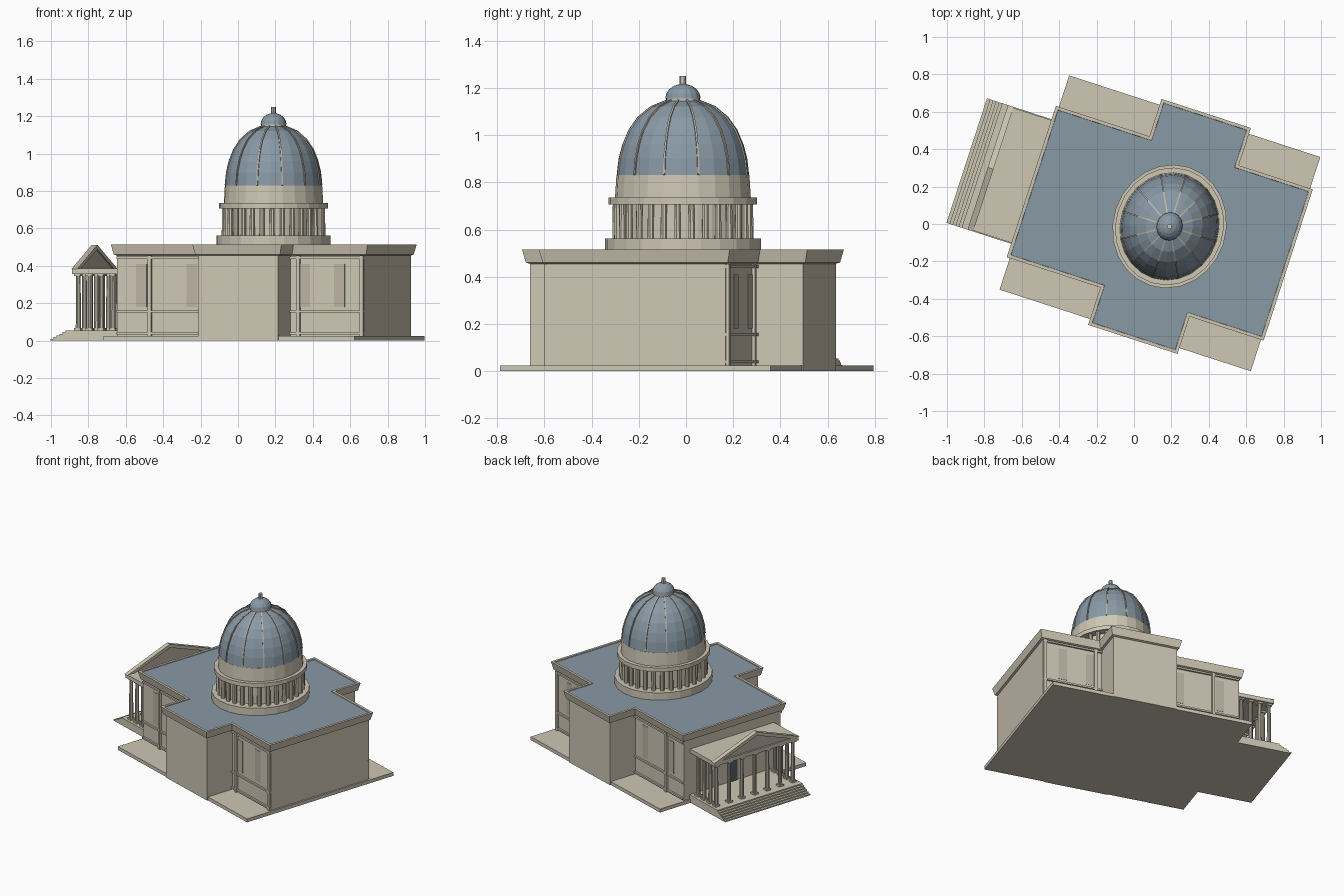
import bpy, bmesh, math
from mathutils import Matrix, Vector

if "Cube" in bpy.data.objects:
    bpy.data.objects.remove(bpy.data.objects["Cube"])

# Whole building is laid out around the dome axis, then turned on the site
SITE = Matrix.Translation((0.19, -0.013, 0)) @ Matrix.Rotation(math.radians(-18), 4, 'Z')
SQUASH = 0.91  # the dome is slightly oval


def material(name, rgb):
    m = bpy.data.materials.new(name)
    m.diffuse_color = (*rgb, 1)
    m.use_nodes = True
    m.node_tree.nodes["Principled BSDF"].inputs["Base Color"].default_value = m.diffuse_color
    return m


STONE = material("stone", (0.62, 0.57, 0.46))
SHADE = material("shaded_stone", (0.50, 0.45, 0.37))
SLATE = material("slate", (0.25, 0.32, 0.38))
DARK = material("dark", (0.10, 0.12, 0.14))


def finish(name, bm, mat, smooth=False):
    bmesh.ops.recalc_face_normals(bm, faces=bm.faces)
    bm.transform(SITE)
    me = bpy.data.meshes.new(name)
    bm.to_mesh(me)
    bm.free()
    me.materials.append(mat)
    ob = bpy.data.objects.new(name, me)
    bpy.context.collection.objects.link(ob)
    if smooth:
        bpy.ops.object.select_all(action='DESELECT')
        ob.select_set(True)
        bpy.context.view_layer.objects.active = ob
        bpy.ops.object.shade_smooth_by_angle(angle=math.radians(35))
    return ob


def box(bm, x0, x1, y0, y1, z0, z1):
    m = Matrix.Translation(((x0 + x1) / 2, (y0 + y1) / 2, (z0 + z1) / 2))
    bmesh.ops.create_cube(bm, size=1, matrix=m @ Matrix.Diagonal((x1 - x0, y1 - y0, z1 - z0, 1)))


def post(bm, x, y, r, z0, z1, n=10):
    bmesh.ops.create_cone(bm, cap_ends=True, segments=n, radius1=r, radius2=r * 0.88, depth=z1 - z0,
                          matrix=Matrix.Translation((x, y, (z0 + z1) / 2)))


def loft(bm, loops):
    """Bridge matching loops of points and cap both ends."""
    rings = [[bm.verts.new(p) for p in lp] for lp in loops]
    n = len(rings[0])
    for a, b in zip(rings, rings[1:]):
        for i in range(n):
            j = (i + 1) % n
            bm.faces.new((a[i], a[j], b[j], b[i]))
    bm.faces.new(rings[0][::-1])
    bm.faces.new(rings[-1])


def lathe(name, profile, mat, n=24, smooth=False):
    bm = bmesh.new()
    loft(bm, [[(SQUASH * r * math.cos(2 * math.pi * i / n), r * math.sin(2 * math.pi * i / n), z)
               for i in range(n)] for r, z in profile])
    finish(name, bm, mat, smooth)


def cross(o, z):
    """Cross-shaped plan, pushed outward by o."""
    w, e, v, t, tv = -0.75 - o, 0.64 + o, 0.398 + o, 0.224 + o, 0.608 + o
    half = [(e, v), (t, v), (t, tv), (-t, tv), (-t, v), (w, v)]
    return [(x, y, z) for x, y in half + [(x, -y) for x, y in reversed(half)]]


# Ground plate
bm = bmesh.new()
box(bm, -0.76, 0.652, -0.602, 0.602, 0, 0.025)
finish("ground_plate", bm, STONE)

# Main walls, flared cornice and flat roof
bm = bmesh.new()
loft(bm, [cross(0, 0), cross(0, 0.46)])
finish("main_walls", bm, STONE)
bm = bmesh.new()
loft(bm, [cross(0.0, 0.455), cross(0.014, 0.46), cross(0.027, 0.515), cross(0.010, 0.515), cross(0.008, 0.505)])
finish("cornice", bm, STONE)
bm = bmesh.new()
loft(bm, [cross(0.009, 0.500), cross(0.009, 0.509)])
finish("flat_roof", bm, SLATE)

# Wall bands, pilasters and window panels in the four recessed corners
trim, panes = bmesh.new(), bmesh.new()
for s in (-1, 1):
    def on_wall(bm, x0, x1, z0, z1, depth):
        box(bm, x0, x1, *sorted((s * 0.39, s * (0.398 + depth))), z0, z1)
    for z in (0.04, 0.155, 0.443):
        on_wall(trim, -0.75, -0.22, z - 0.006, z + 0.006, 0.012)
        on_wall(trim, 0.22, 0.64, z - 0.006, z + 0.006, 0.012)
    for x in (-0.565, 0.27, 0.628):
        on_wall(trim, x - 0.01, x + 0.01, 0.025, 0.455, 0.014)
    for x in (-0.613, -0.33, 0.305, 0.5):
        on_wall(panes, x - 0.03, x + 0.03, 0.18, 0.41, 0.002)
finish("wall_trim", trim, STONE)
finish("window_panels", panes, SHADE)

# Portico floor with a flight of small steps
N, (X0, X1), TOP = 6, (-1.14, -1.055), 0.055
prof = [(-0.74, 0), (X0, 0)]
for i in range(N):
    x = X0 + (X1 - X0) * i / (N - 1)
    prof += [(x, TOP * (i + 1) / N)]
    if i < N - 1:
        prof += [(X0 + (X1 - X0) * (i + 1) / (N - 1), TOP * (i + 1) / N)]
prof += [(-0.74, TOP)]
bm = bmesh.new()
loft(bm, [[(x, y, z) for x, z in prof] for y in (-0.35, 0.35)])
finish("portico_steps", bm, STONE)

# Portico columns: front row and side rows
bm = bmesh.new()
spots = [(-0.995, -0.315 + 0.105 * i) for i in range(7)]
spots += [(x, y) for x in (-0.93, -0.865, -0.80) for y in (-0.315, 0.315)]
for x, y in spots:
    post(bm, x, y, 0.014, 0.055, 0.36)
    box(bm, x - 0.018, x + 0.018, y - 0.018, y + 0.018, 0.055, 0.067)
    box(bm, x - 0.018, x + 0.018, y - 0.018, y + 0.018, 0.345, 0.358)
finish("portico_columns", bm, STONE)

# Entablature slab, thin gable and raking cornices
bm = bmesh.new()
box(bm, -1.02, -0.745, -0.345, 0.345, 0.356, 0.385)
finish("portico_roof_slab", bm, STONE)
bm = bmesh.new()
loft(bm, [[(x, -0.33, 0.38), (x, 0.33, 0.38), (x, 0, 0.50)] for x in (-1.01, -0.998)])
finish("gable_panel", bm, SHADE)
bm = bmesh.new()
for s in (-1, 1):
    loft(bm, [[(x, s * 0.35, 0.383), (x, 0, 0.512), (x, 0, 0.487), (x, s * 0.29, 0.383)] for x in (-1.022, -0.99)])
finish("raking_cornices", bm, STONE)

# Entrance door
bm = bmesh.new()
box(bm, -0.754, -0.74, -0.04, 0.04, 0.055, 0.28)
finish("door", bm, DARK)

# Drum: base ring, inner wall, colonnade, upper ring and attic
lathe("drum_base", [(0.333, 0.50), (0.333, 0.562)], STONE)
lathe("drum_wall", [(0.262, 0.56), (0.262, 0.71)], STONE)
bm = bmesh.new()
for i in range(30):
    a = 2 * math.pi * i / 30
    post(bm, SQUASH * 0.287 * math.cos(a), 0.287 * math.sin(a), 0.015, 0.56, 0.71, 8)
finish("drum_columns", bm, STONE)
lathe("drum_upper_ring", [(0.317, 0.706), (0.317, 0.736)], STONE)
lathe("drum_attic", [(0.290, 0.735), (0.284, 0.83)], STONE)

# Dome with twelve ribs
DOME = [(0.283, 0.83), (0.275, 0.90), (0.259, 0.96), (0.233, 1.02), (0.193, 1.075), (0.136, 1.12), (0.066, 1.147)]
lathe("dome", DOME, SLATE)
bm = bmesh.new()
for k in range(12):
    a = 2 * math.pi * k / 12
    side = Vector((-math.sin(a), math.cos(a), 0)) * 0.004
    loops = []
    for r, z in DOME:
        pin = Vector((SQUASH * (r - 0.006) * math.cos(a), (r - 0.006) * math.sin(a), z - 0.003))
        pout = Vector((SQUASH * (r + 0.005) * math.cos(a), (r + 0.005) * math.sin(a), z + 0.003))
        loops.append([pin - side, pin + side, pout + side, pout - side])
    loft(bm, loops)
finish("dome_ribs", bm, SHADE)

# Lantern cap and finial
lathe("lantern_ring", [(0.072, 1.135), (0.072, 1.157)], STONE)
lathe("lantern_cap", [(0.076 * math.cos(t), 1.155 + 0.062 * math.sin(t))
                      for t in [math.radians(d) for d in (0, 20, 40, 60, 78)]], SLATE, 16)
lathe("finial", [(0.014, 1.20), (0.014, 1.25)], STONE, 10)
